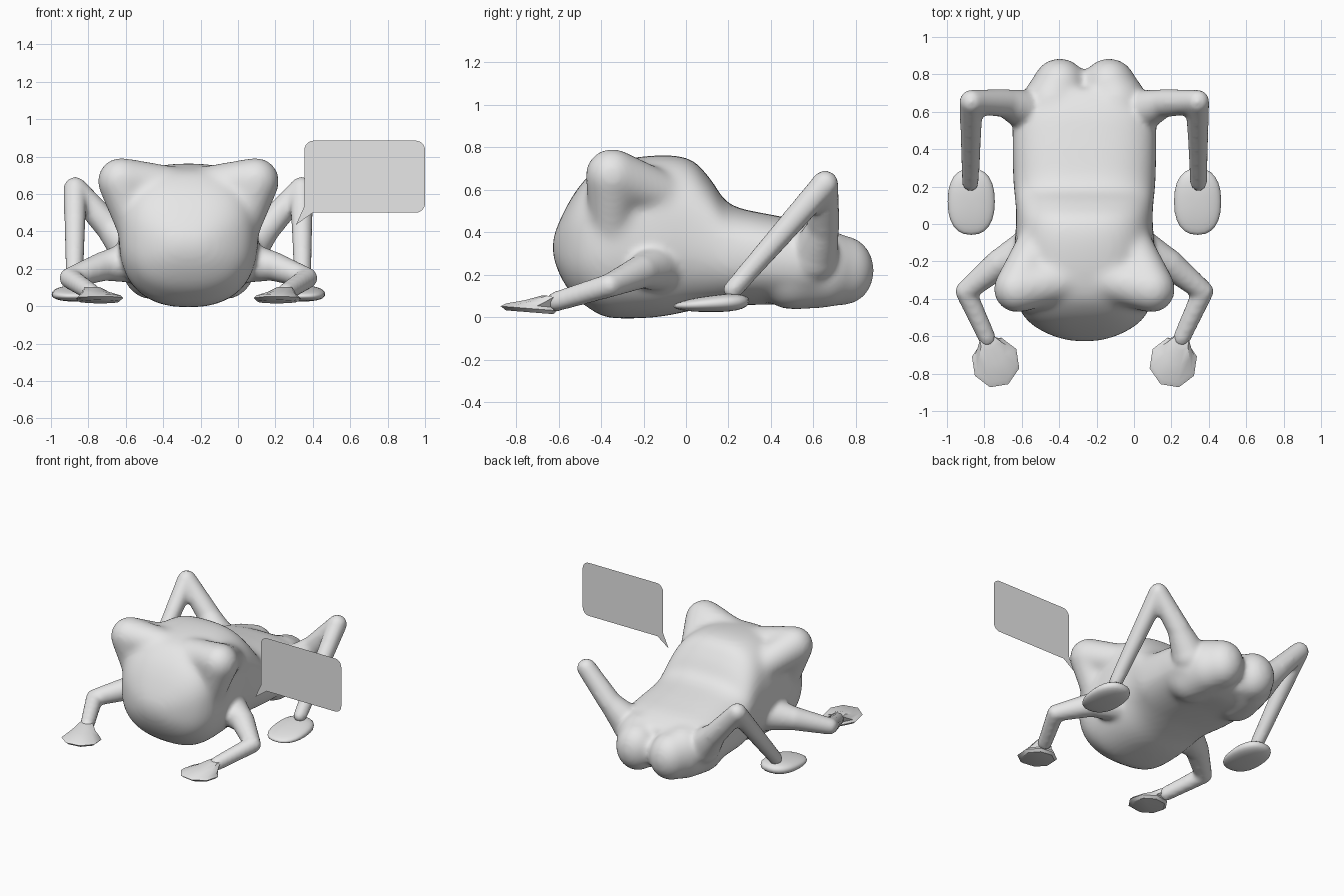
import bpy, bmesh, math
from mathutils import Vector, Matrix

if "Cube" in bpy.data.objects:
    bpy.data.objects.remove(bpy.data.objects["Cube"])

CX = -0.265  # the frog's own mirror plane

skin = bpy.data.materials.new("light_grey")
skin.diffuse_color = (0.8, 0.8, 0.8, 1)
skin.use_nodes = True
skin.node_tree.nodes["Principled BSDF"].inputs["Base Color"].default_value = skin.diffuse_color


def finish(name, bm):
    bmesh.ops.recalc_face_normals(bm, faces=bm.faces)
    me = bpy.data.meshes.new(name)
    bm.to_mesh(me)
    bm.free()
    me.materials.append(skin)
    ob = bpy.data.objects.new(name, me)
    bpy.context.collection.objects.link(ob)
    for p in me.polygons:
        p.use_smooth = True
    return ob


def blend(ob, voxel, iterations):
    """Fuse overlapping volumes and soften the seams."""
    rm = ob.modifiers.new("blend", 'REMESH')
    rm.mode = 'VOXEL'
    rm.voxel_size = voxel
    rm.use_smooth_shade = True
    sm = ob.modifiers.new("soften", 'SMOOTH')
    sm.factor = 0.5
    sm.iterations = iterations


def limb(bm, side, joints, tall=1.0):
    """Tapered tubes with round joints; joints are (x offset, y, z, radius)."""
    first = len(bm.verts)
    pts = [(Vector((CX + side * x, y, z)), r) for x, y, z, r in joints]
    for p, r in pts:
        bmesh.ops.create_uvsphere(bm, u_segments=24, v_segments=14, radius=r,
                                  matrix=Matrix.Translation(p))
    for (a, ra), (b, rb) in zip(pts, pts[1:]):
        d = b - a
        m = Matrix.Translation((a + b) / 2) @ d.to_track_quat('Z', 'Y').to_matrix().to_4x4()
        bmesh.ops.create_cone(bm, cap_ends=True, segments=20, radius1=ra, radius2=rb,
                              depth=d.length, matrix=m)
    z0 = pts[0][0].z
    for v in list(bm.verts)[first:]:
        v.co.z = z0 + (v.co.z - z0) * tall


def power(v, e):
    return math.copysign(abs(v) ** e, v)


def catmull(a, b, c, d, t):
    return 0.5 * (2 * b + (c - a) * t + (2 * a - 5 * b + 4 * c - d) * t * t
                  + (3 * b - a - 3 * c + d) * t ** 3)


# Torso: y, half width, bottom, top
sections = [
    (-0.627, 0.07, 0.29, 0.37), (-0.595, 0.18, 0.20, 0.455), (-0.535, 0.285, 0.105, 0.57),
    (-0.46, 0.345, 0.045, 0.665), (-0.36, 0.37, -0.003, 0.73), (-0.14, 0.375, 0.0, 0.763),
    (0.02, 0.365, 0.03, 0.745), (0.12, 0.37, 0.045, 0.645), (0.21, 0.38, 0.055, 0.53),
    (0.42, 0.385, 0.06, 0.48), (0.60, 0.375, 0.055, 0.44), (0.72, 0.28, 0.09, 0.38)]
rows = []
for i in range(len(sections) - 1):
    q = [sections[max(0, min(len(sections) - 1, i + k))] for k in (-1, 0, 1, 2)]
    for s in range(3):
        rows.append([catmull(*v, s / 3) for v in zip(*q)])
rows.append(sections[-1])

bm = bmesh.new()
N, rings = 40, []
for y, w, zb, zt in rows:
    ring = []
    for k in range(N):
        a = 2 * math.pi * k / N
        c, s = math.cos(a), math.sin(a)
        e = 0.74 if s > 0 else 0.84
        ring.append(bm.verts.new((CX + w * power(c, e), y,
                                  (zb + zt) / 2 + (zt - zb) / 2 * power(s, e))))
    rings.append(ring)
for r0, r1 in zip(rings, rings[1:]):
    for k in range(N):
        bm.faces.new((r0[k], r0[(k + 1) % N], r1[(k + 1) % N], r1[k]))
bm.faces.new(rings[0])
bm.faces.new(rings[-1])

for side in (-1, 1):
    # Eye bulge, with ridges running inward, back and down the cheek
    eye = (0.36, -0.348, 0.668, 0.128)
    limb(bm, side, [(0.12, -0.30, 0.64, 0.115), eye, (0.25, -0.10, 0.57, 0.11)])
    limb(bm, side, [eye, (0.285, -0.35, 0.42, 0.10)])
    # Rump lobe
    limb(bm, side, [(0.19, 0.50, 0.23, 0.175), (0.17, 0.65, 0.23, 0.165), (0.132, 0.742, 0.222, 0.146)], 1.13)
torso = finish("torso_core", bm)
blend(torso, 0.015, 20)

# Body with the legs fused on
bm = bmesh.new()
bm.from_object(torso, bpy.context.evaluated_depsgraph_get())
bpy.data.objects.remove(torso)
for side in (-1, 1):
    # Front leg
    limb(bm, side, [(0.28, -0.13, 0.24, 0.12), (0.45, -0.21, 0.215, 0.08), (0.635, -0.36, 0.15, 0.057),
                    (0.52, -0.61, 0.075, 0.048)])
    # Hind leg
    limb(bm, side, [(0.29, 0.60, 0.28, 0.12), (0.42, 0.645, 0.42, 0.077), (0.605, 0.655, 0.628, 0.064),
                    (0.61, 0.22, 0.13, 0.046)])
blend(finish("frog_body", bm), 0.015, 8)

for side, tag in ((-1, "left"), (1, "right")):
    # Hind foot: flat-soled pad, thicker at the heel
    bm = bmesh.new()
    bmesh.ops.create_uvsphere(bm, u_segments=24, v_segments=14, radius=1)
    for v in bm.verts:
        x, y, z = (power(t, 0.85) for t in v.co)
        y = 0.178 * y
        v.co = (CX + side * (0.605 + 0.126 * x), 0.12 + y,
                0.025 + (1 + z) / 2 * (0.078 + 0.13 * y))
    finish("hind_foot_" + tag, bm)

    # Front foot: thin eight-sided pad rising to the ankle
    bm = bmesh.new()
    levels = [(0.11, -0.735, 0.024), (0.13, -0.74, 0.042), (0.115, -0.73, 0.056),
              (0.075, -0.68, 0.075), (0.045, -0.63, 0.10)]
    prev = None
    for r, y, z in levels:
        ring = []
        for k in range(8):
            a = math.pi / 4 * (k + 0.3)
            fy = r * 1.05 * math.sin(a)
            inner = 0.04 * max(0, (0.115 - r) / 0.07) if z > 0.05 else 0
            ring.append(bm.verts.new((CX + side * (0.475 + r * math.cos(a) + inner),
                                      y + fy, z - 0.08 * fy)))
        if prev:
            for k in range(8):
                bm.faces.new((prev[k], prev[(k + 1) % 8], ring[(k + 1) % 8], ring[k]))
        else:
            bm.faces.new(ring)
        prev = ring
    bm.faces.new(prev)
    foot = finish("front_foot_" + tag, bm)
    bpy.context.view_layer.objects.active = foot
    foot.select_set(True)
    bpy.ops.object.shade_smooth_by_angle(angle=math.radians(40))
    foot.select_set(False)

# Speech bubble: flat rounded panel with a pointed tail
x0, x1, z0, z1, r = 0.355, 1.0, 0.50, 0.885, 0.05
outline = [(0.31, 0.435), (0.40, z0)]
for cx, cz, start in ((x1 - r, z0 + r, -90), (x1 - r, z1 - r, 0), (x0 + r, z1 - r, 90)):
    for k in range(7):
        a = math.radians(start + 15 * k)
        outline.append((cx + r * math.cos(a), cz + r * math.sin(a)))
outline.append((x0, 0.535))
bm = bmesh.new()
bm.faces.new([bm.verts.new((x, -0.243, z)) for x, z in outline])
finish("speech_bubble", bm)
